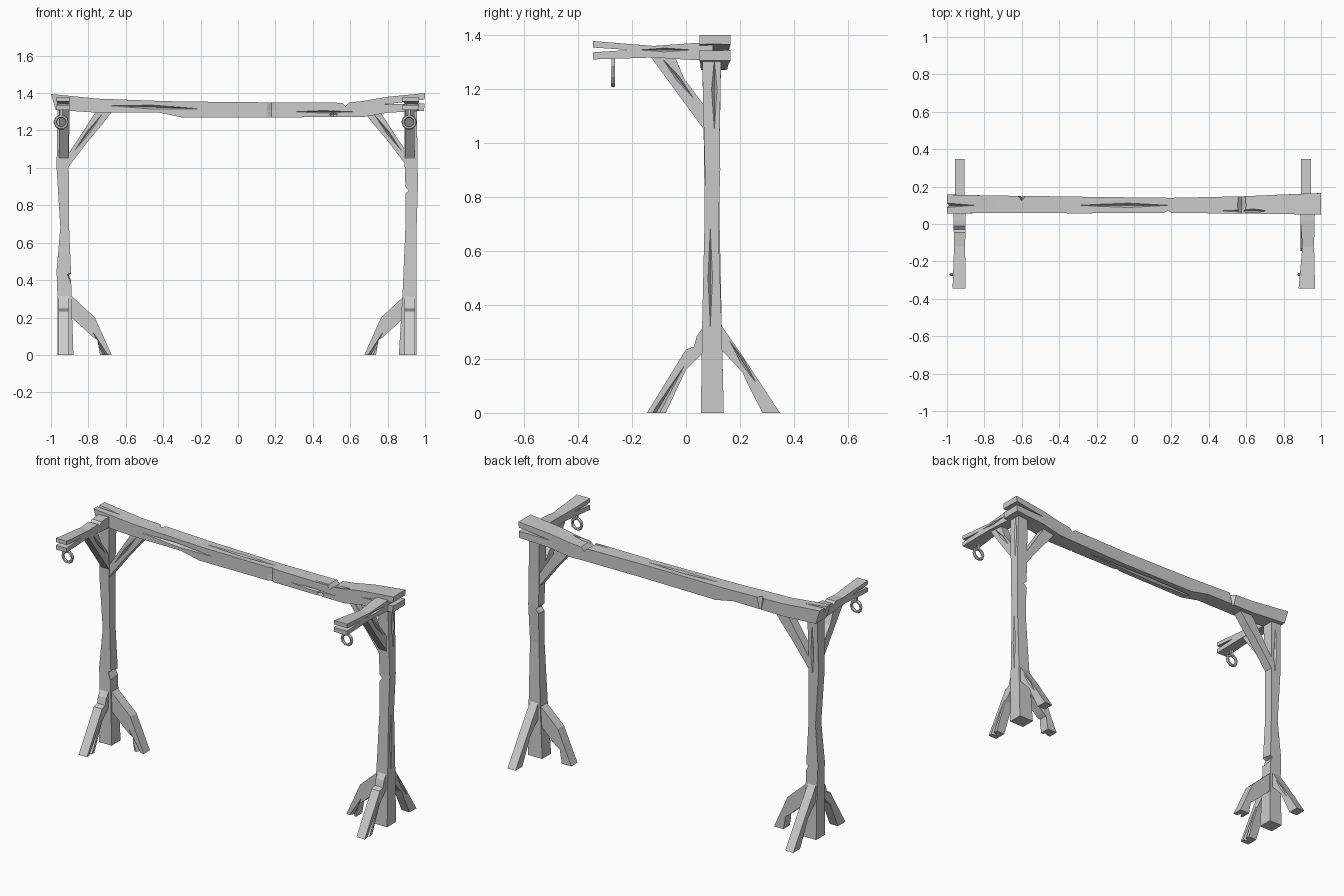
import bpy, bmesh, math
from mathutils import Vector, Euler


def finish(name, bm):
    bmesh.ops.recalc_face_normals(bm, faces=bm.faces)
    me = bpy.data.meshes.new(name)
    bm.to_mesh(me)
    bm.free()
    ob = bpy.data.objects.new(name, me)
    bpy.context.collection.objects.link(ob)
    return ob


# Put (along, a, b) into xyz for a timber running along the given axis
ORDER = {'X': lambda t, a, b: (t, a, b),
         'Y': lambda t, a, b: (a, t, b),
         'Z': lambda t, a, b: (a, b, t)}


def timber(name, axis, stations):
    """Loft rectangular sections (t, a0, a1, b0, b1) along an axis."""
    bm = bmesh.new()
    rings = []
    for t, a0, a1, b0, b1 in stations:
        rings.append([bm.verts.new(ORDER[axis](t, a, b))
                      for a, b in ((a0, b0), (a1, b0), (a1, b1), (a0, b1))])
    for r, q in zip(rings, rings[1:]):
        for i in range(4):
            j = (i + 1) % 4
            bm.faces.new((r[i], r[j], q[j], q[i]))
    bm.faces.new(rings[0])
    bm.faces.new(rings[-1])
    return finish(name, bm)


def strut(name, axis, profile, lo, hi):
    """Extrude a side profile across the given axis."""
    bm = bmesh.new()
    r, q = [[bm.verts.new(ORDER[axis](t, a, b)) for a, b in profile] for t in (lo, hi)]
    n = len(profile)
    for i in range(n):
        j = (i + 1) % n
        bm.faces.new((r[i], r[j], q[j], q[i]))
    bm.faces.new(r)
    bm.faces.new(q)
    return finish(name, bm)


def gouge(ob, centre, radii, rot=(0, 0, 0)):
    """Cut a crack or notch with a stretched octahedron."""
    bm = bmesh.new()
    m = Euler([math.radians(a) for a in rot]).to_matrix()
    for i in range(3):
        for s in (-1, 1):
            v = Vector((0, 0, 0))
            v[i] = s * radii[i]
            bm.verts.new(m @ v + Vector(centre))
    bmesh.ops.convex_hull(bm, input=bm.verts)
    cutter = finish("cutter", bm)
    cutter.hide_render = True
    mod = ob.modifiers.new("cut", 'BOOLEAN')
    mod.operation, mod.solver, mod.object = 'DIFFERENCE', 'EXACT', cutter
    bpy.context.view_layer.objects.active = ob
    bpy.ops.object.modifier_apply(modifier=mod.name)
    bpy.data.objects.remove(cutter)


# Long top beam, slightly sagging
beam = timber("top_beam", 'X', [
    (-0.99, 0.055, 0.157, 1.31, 1.395), (-0.75, 0.06, 0.152, 1.295, 1.37),
    (-0.42, 0.058, 0.148, 1.295, 1.358), (-0.30, 0.057, 0.146, 1.27, 1.355),
    (0.20, 0.06, 0.14, 1.27, 1.35), (0.58, 0.055, 0.148, 1.272, 1.348),
    (0.67, 0.055, 0.152, 1.272, 1.358), (0.80, 0.053, 0.158, 1.295, 1.38),
    (0.99, 0.05, 0.165, 1.305, 1.40)])
for v in beam.data.vertices:          # slanted end cuts
    if abs(v.co.x) > 0.98:
        v.co.x = math.copysign(1.0 if v.co.z > 1.35 else 0.975 if v.co.x < 0 else 0.995, v.co.x)
gouge(beam, (1.0, 0.1, 1.355), (0.24, 0.5, 0.012), (0, -4, 0))    # right end split
gouge(beam, (-1.0, 0.10, 1.40), (0.26, 0.013, 0.045))             # left end split
gouge(beam, (-0.46, 0.056, 1.325), (0.27, 0.02, 0.012), (0, 2, 0))
gouge(beam, (0.45, 0.056, 1.30), (0.18, 0.012, 0.007))
gouge(beam, (0.51, 0.054, 1.285), (0.025, 0.025, 0.025))
gouge(beam, (-0.03, 0.1, 1.354), (0.27, 0.013, 0.018))
gouge(beam, (0.60, 0.07, 1.355), (0.25, 0.012, 0.015))
gouge(beam, (-0.05, 0.10, 1.27), (0.5, 0.014, 0.015))
gouge(beam, (0.575, 0.1, 1.352), (0.025, 0.4, 0.026))             # notches
gouge(beam, (-0.60, 0.153, 1.36), (0.025, 0.028, 0.1))
gouge(beam, (0.18, 0.055, 1.31), (0.035, 0.018, 0.3))

# Posts
left = timber("left_post", 'Z', [
    (0.0, -0.965, -0.88, 0.055, 0.14), (0.30, -0.965, -0.89, 0.06, 0.133),
    (0.45, -0.97, -0.893, 0.065, 0.13), (0.68, -0.95, -0.903, 0.07, 0.125),
    (1.0, -0.97, -0.905, 0.066, 0.125), (1.32, -0.965, -0.90, 0.06, 0.13)])
gouge(left, (-0.885, 0.08, 0.42), (0.032, 0.15, 0.035), (0, 20, 0))
gouge(left, (-0.93, 0.13, 1.1), (0.012, 0.015, 0.2))
right = timber("right_post", 'Z', [
    (0.0, 0.86, 0.955, 0.055, 0.14), (0.33, 0.88, 0.955, 0.06, 0.132),
    (0.68, 0.895, 0.955, 0.068, 0.12), (0.90, 0.895, 0.962, 0.07, 0.127),
    (1.05, 0.89, 0.96, 0.066, 0.125), (1.32, 0.89, 0.956, 0.06, 0.13)])
gouge(right, (0.89, 0.10, 0.88), (0.028, 0.15, 0.03))
gouge(right, (0.96, 0.105, 1.2), (0.015, 0.012, 0.15))
gouge(right, (0.957, 0.09, 0.5), (0.012, 0.01, 0.22))

# Forward hanging arms with split tips
arm_l = timber("left_arm", 'Y', [
    (-0.345, -0.97, -0.90, 1.31, 1.378), (-0.12, -0.962, -0.903, 1.317, 1.36),
    (0.02, -0.965, -0.90, 1.308, 1.37), (0.10, -0.965, -0.90, 1.305, 1.37)])
arm_r = timber("right_arm", 'Y', [
    (-0.345, 0.88, 0.968, 1.31, 1.378), (-0.12, 0.90, 0.963, 1.317, 1.36),
    (0.02, 0.89, 0.965, 1.308, 1.37), (0.10, 0.89, 0.965, 1.305, 1.37)])
for arm, x in ((arm_l, -0.935), (arm_r, 0.925)):
    gouge(arm, (x, -0.345, 1.345), (0.4, 0.15, 0.010))
gouge(arm_l, (-0.935, -0.03, 1.37), (0.4, 0.022, 0.02))
gouge(arm_r, (0.965, -0.08, 1.345), (0.015, 0.1, 0.008))

for side, s, cx, ring_x in (("left", -1, -0.93, -0.945), ("right", 1, 0.92, 0.915)):
    # Brace under the arm
    b = strut(side + "_arm_brace", 'X', [
        (-0.13, 1.318), (-0.04, 1.318), (-0.005, 1.235), (0.015, 1.21),
        (0.085, 1.115), (0.085, 1.025)], cx - 0.026, cx + 0.024)
    gouge(b, (cx + 0.025, -0.03, 1.24), (0.014, 0.1, 0.009), (-52, 0, 0))
    # Brace under the beam
    b = strut(side + "_beam_brace", 'Y', [
        (s * x, z) for x, z in ((0.91, 1.00), (0.91, 1.07), (0.76, 1.30),
                                (0.675, 1.30), (0.72, 1.24), (0.80, 1.145))], 0.07, 0.124)
    gouge(b, (s * 0.80, 0.07, 1.19), (0.12, 0.014, 0.008), (0, s * 53, 0))
    # Front foot strut, cracked up from the ground
    f = strut(side + "_front_foot", 'X', [
        (-0.145, 0), (-0.075, 0), (0.0, 0.16), (0.075, 0.235), (0.075, 0.335),
        (0.04, 0.285), (0.03, 0.245), (0.0, 0.235)], cx - 0.03, cx + 0.025)
    gouge(f, (cx + 0.026, -0.105, 0.01), (0.035, 0.012, 0.2), (-31, 0, 0))
    # Back foot strut
    f = strut(side + "_back_foot", 'X', [
        (0.348, 0), (0.283, 0), (0.225, 0.115), (0.21, 0.15), (0.12, 0.245),
        (0.12, 0.34), (0.21, 0.21)], cx - 0.028, cx + 0.025)
    gouge(f, (cx + 0.026, 0.21, 0.19), (0.012, 0.009, 0.1), (32, 0, 0))
    # Inner foot strut
    f = strut(side + "_inner_foot", 'Y', [
        (s * x, z) for x, z in ((0.675, 0), (0.738, 0), (0.752, 0.08), (0.775, 0.095),
                                (0.90, 0.21), (0.90, 0.325), (0.765, 0.2))], 0.068, 0.127)
    gouge(f, (s * 0.71, 0.068, 0.0), (0.012, 0.025, 0.14), (0, s * 28, 0))

    # Hanging ring and its peg
    bpy.ops.mesh.primitive_torus_add(
        location=(ring_x, -0.27, 1.245), rotation=(math.pi / 2, 0, 0),
        major_segments=10, minor_segments=6, major_radius=0.032, minor_radius=0.009)
    bpy.context.object.name = side + "_ring"
    timber(side + "_ring_peg", 'Z', [
        (1.27, ring_x - 0.007, ring_x + 0.007, -0.276, -0.264),
        (1.325, ring_x - 0.007, ring_x + 0.007, -0.276, -0.264)])
